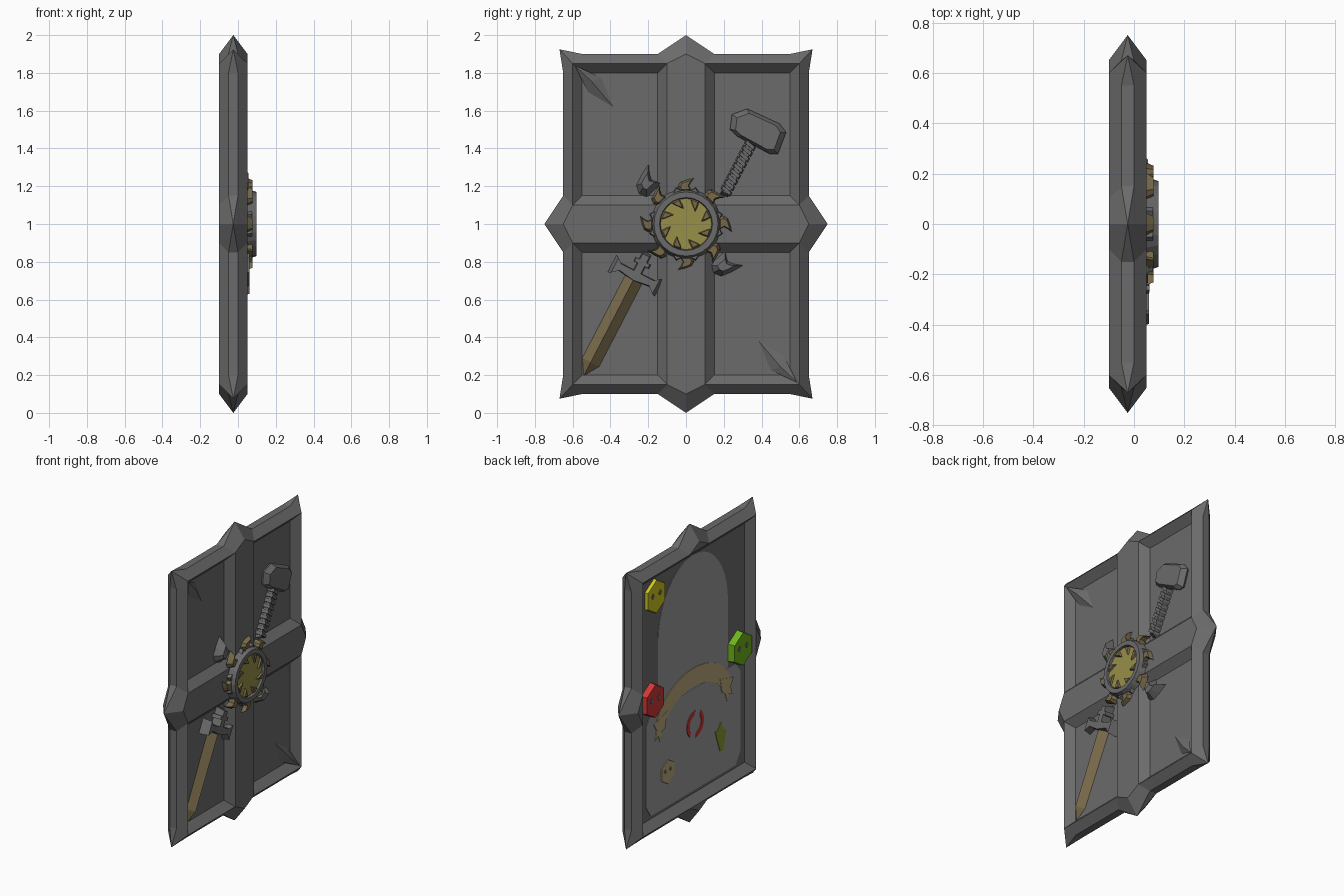
import bpy, bmesh, math
from mathutils import Vector

if "Cube" in bpy.data.objects:
    bpy.data.objects.remove(bpy.data.objects["Cube"])

def mat(name, r, g, b):
    m = bpy.data.materials.new(name)
    m.diffuse_color = (r, g, b, 1)
    m.use_nodes = True
    m.node_tree.nodes["Principled BSDF"].inputs["Base Color"].default_value = m.diffuse_color
    return m

STONE = mat("dark_stone", .147, .147, .147)
PALE = mat("pale_stone", .33, .33, .33)
GOLD = mat("old_gold", .19, .144, .07)
DISC = mat("sun_yellow", .31, .28, .065)
RED = mat("red", .62, .037, .037)
GREEN = mat("green", .155, .45, .012)
YELLOW = mat("yellow", .6, .58, .012)
TAN = mat("parchment", .5, .39, .2)
OLIVE = mat("olive", .24, .32, .03)

def finish(name, bm, m):
    bmesh.ops.remove_doubles(bm, verts=bm.verts, dist=1e-4)
    bmesh.ops.recalc_face_normals(bm, faces=bm.faces)
    me = bpy.data.meshes.new(name)
    bm.to_mesh(me)
    bm.free()
    me.materials.append(m)
    ob = bpy.data.objects.new(name, me)
    bpy.context.collection.objects.link(ob)
    return ob

def loft(name, loops, m, cap=True, closed=False):
    """Join equal-length loops of 3D points into a skin."""
    bm = bmesh.new()
    rings = [[bm.verts.new(p) for p in lp] for lp in loops]
    n = len(rings[0])
    pairs = list(zip(rings, rings[1:])) + ([(rings[-1], rings[0])] if closed else [])
    for a, b in pairs:
        for i in range(n):
            j = (i + 1) % n
            bm.faces.new((a[i], a[j], b[j], b[i]))
    if cap and not closed:
        bm.faces.new(rings[0])
        bm.faces.new(rings[-1])
    return finish(name, bm, m)

def prism(name, pts, x0, x1, m, top=1.0):
    """Extrude a (y, z) outline from x0 to x1, shrinking the end by top."""
    cy = sum(p[0] for p in pts) / len(pts)
    cz = sum(p[1] for p in pts) / len(pts)
    return loft(name, [[(x0, y, z) for y, z in pts],
                       [(x1, cy + (y - cy) * top, cz + (z - cz) * top) for y, z in pts]], m)

def polar(r, deg, cy=0, cz=1):
    a = math.radians(deg)
    return (cy + r * math.cos(a), cz + r * math.sin(a))

def circle(r, n, cy=0, cz=1, start=0, sz=1):
    return [(cy + r * math.cos(math.tau * i / n + start),
             cz + r * sz * math.sin(math.tau * i / n + start)) for i in range(n)]

# frame: mirrored quadrant loops, swept through the bevelled section
def full(q):
    h = q + [(y, -w) for y, w in reversed(q[:-1])]
    return h + [(-y, w) for y, w in reversed(h[1:-1])]

outer = full([(0, 1), (.15, .9), (.55, .9), (.67, .925), (.65, .8), (.65, .15), (.75, 0)])
crest = full([(0, .9), (.1, .85), (.55, .85), (.6, .85), (.6, .8), (.6, .1), (.65, 0)])
ridge = full([(0, .85), (.1, .85), (.55, .85), (.6, .85), (.6, .8), (.6, .1), (.6, 0)])
inner = full([(0, .8), (.15, .8), (.5, .8), (.55, .8), (.55, .75), (.55, .15), (.55, 0)])
def at(loop, x):
    return [(x, y, 1 + w) for y, w in loop]
def rim(x):
    return [(-.025 if abs(y) > .66 or abs(w) > .91 else x, y, 1 + w) for y, w in outer]
bm_loops = [at(inner, 0), at(ridge, .05), at(crest, .05), rim(0),
            rim(-.05), at(crest, -.1), at(ridge, -.1), at(inner, -.05)]
loft("frame", bm_loops, STONE, closed=True)
prism("panel", [(-.56, .14), (.56, .14), (.56, 1.86), (-.56, 1.86)], -.05, 0, STONE)

# raised cross bars
for name, ax, ln in (("upright_bar", 1, .85), ("cross_bar", 0, .6)):
    loops = []
    for s in (-ln, ln):
        prof = [(-.005, -.155), (.05, -.1), (.05, .1), (-.005, .155)]
        loops.append([(x, t, 1 + s) if ax else (x, s, 1 + t) for x, t in prof])
    loft(name, loops, STONE)

# corner thorns
for s in (-1, 1):
    bm = bmesh.new()
    base = [(-.59, .84), (-.45, .775), (-.385, .62), (-.52, .7)]
    vs = [bm.verts.new((0.0 if i else .045, s * y, 1 - s * -w)) for i, (y, w) in enumerate(base)]
    mid = bm.verts.new((.035, s * -.5, 1 + s * .755))
    for i in range(4):
        bm.faces.new((vs[i], vs[(i + 1) % 4], mid))
    bm.faces.new(vs)
    finish("corner_thorn", bm, STONE)

# sun emblem
star = [polar(.205 if i % 2 else .17, i * 360 / 24) for i in range(24)]
prism("sun_collar", star, .03, .075, STONE, .95)
N = 24
def ring(r, x):
    return [(x, y, z) for y, z in circle(r, N)]
loft("sun_ring", [ring(.19, .04), ring(.17, .098), ring(.14, .098), ring(.125, .04)], STONE, closed=True)
prism("sun_disc", circle(.135, N), .04, .085, DISC)
FLAME = [(.17, 13), (.2, 14), (.225, 9), (.236, 0), (.252, -11), (.222, -7), (.2, -5), (.17, -12)]
TOOTH = [(.142, 14), (.118, 10), (.1, 2), (.077, -16), (.105, -13), (.142, -8)]
for k in range(8):
    a = k * 45
    prism("sun_flame", [polar(r, a + d) for r, d in FLAME], .04, .078, GOLD, .6)
    prism("sun_tooth", [polar(r, a + 22 + d) for r, d in TOOTH], .08, .097, GOLD, .6)
for a, s in ((133, 1), (-47, -1)):
    prism("grey_leaf", [polar(r * 1.48, a + d * s) for r, d in FLAME], 0, .055, STONE, .5)

# local frame for the tilted weapons: u along, v across
def place(o, d):
    return lambda u, v: (o[0] + u * d[0] - v * d[1], o[1] + u * d[1] + v * d[0])

# sword
P = place((-.265, .73), (-.46, -.888))
bm = bmesh.new()
edge = [bm.verts.new((.002, *P(u, v))) for u, v in
        ((0, -.05), (.52, -.05), (.6, 0), (.52, .05), (0, .05))]
top, tip = bm.verts.new((.048, *P(0, 0))), bm.verts.new((.04, *P(.52, 0)))
for f in ((edge[0], edge[1], tip, top), (edge[1], edge[2], tip), (edge[2], edge[3], tip),
          (edge[3], edge[4], top, tip), (edge[4], edge[0], top), edge):
    bm.faces.new(f)
finish("sword_blade", bm, GOLD)
guard = [(-.02, -.11), (-.045, -.14), (.055, -.14), (.02, -.1), (.035, 0), (.02, .1),
         (.055, .14), (-.045, .14), (-.02, .11)]
prism("sword_guard", [P(u, v) for u, v in guard], 0, .06, STONE, .88)
prism("sword_grip", [P(u, v) for u, v in ((0, -.025), (0, .025), (-.13, .025), (-.13, -.025))], 0, .06, STONE, .8)
prism("sword_collar", [P(u, v) for u, v in ((-.06, -.045), (-.06, .045), (-.085, .045), (-.085, -.045))], 0, .062, STONE, .9)

# hammer with a wound handle
H = place((.2, 1.15), (.46, .888))
prism("hammer_handle", [H(u, v) for u, v in ((0, -.022), (0, .022), (.32, .022), (.32, -.022))], 0, .035, STONE, .9)
for k in range(9):
    u = .01 + k * .034
    prism("handle_wrap", [H(u, -.032), H(u + .024, -.032), H(u + .04, .032), H(u + .016, .032)], 0, .045, STONE, .8)
head = [(.243, 1.58), (.323, 1.61), (.497, 1.53), (.53, 1.485), (.487, 1.37), (.444, 1.37), (.27, 1.465), (.233, 1.5)]
loft("hammer_head", [[(x, .38 + (y - .38) * s, 1.49 + (z - 1.49) * s) for y, z in head]
                     for x, s in ((0, .9), (.02, 1), (.05, .8))], STONE)

# pale arched scene on the back
B = -.05
arch = [(.37 * math.cos(math.pi * i / 20), 1.35 + .45 * math.sin(math.pi * i / 20)) for i in range(21)]
prism("pale_arch", arch + [(-.37, .88), (.37, .88)], B, B - .002, PALE)
prism("pale_field", [(-.45, .22), (.45, .22), (.5, .3), (.5, .83), (.45, .9),
                     (-.45, .9), (-.5, .83), (-.5, .3)], B, B - .003, PALE)

# ribbon
arc = [(.4 * math.sin(t * math.pi / 20), .28 * math.cos(t * math.pi / 20)) for t in range(-9, 10)]
prism("ribbon", [(y, .76 + w) for y, w in arc] + [(y * .9, .64 + w) for y, w in reversed(arc)], B, B - .006, TAN)
for s in (-1, 1):
    prism("ribbon_tail", [(s * .28, .86), (s * .42, .82), (s * .39, .77), (s * .41, .71), (s * .3, .76)], B, B - .008, TAN)

# broken red ring and sprig
for a in (20, 200):
    pts = [polar(.09, a + i * 14, -.02, .66) for i in range(-5, 6)]
    pts += [polar(.062, a + i * 14, -.02, .66) for i in range(4, -5, -1)]
    prism("red_crescent", pts, B, B - .007, RED)
prism("sprig", [(-.29, .57), (-.25, .52), (-.23, .53), (-.25, .46), (-.28, .38), (-.31, .37),
                (-.33, .44), (-.35, .5), (-.32, .51)], B, B - .007, OLIVE)

# six-sided tokens with eyes
def token(name, y, z, r, x1, m, eye):
    prism(name, circle(r, 6, y, z, math.pi / 6, 1.05), B, x1, m, .95)
    for s in (-1, 1):
        prism(name + "_eye", circle(r * .17, 4, y + s * r * .35, z + r * .12, 0, 1.2), x1, x1 - .002, eye)
token("red_token", .45, 1.0, .11, -.09, RED, STONE)
token("green_token", -.47, 1.0, .11, -.095, GREEN, STONE)
token("yellow_token", .41, 1.68, .11, -.07, YELLOW, STONE)
token("parchment_token", .27, .45, .08, -.056, TAN, GOLD)
